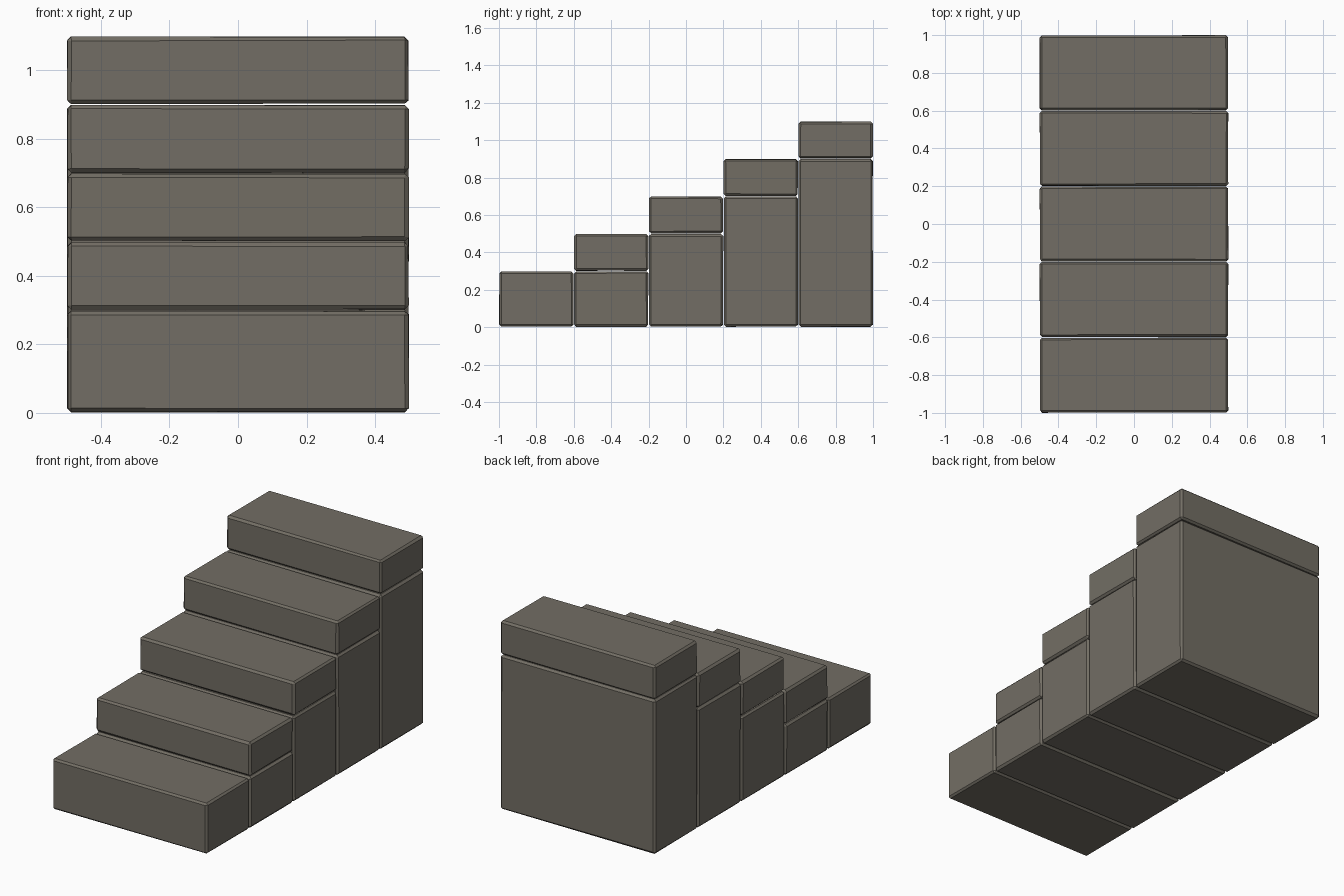
import bpy, bmesh, random
from mathutils import Vector

if "Cube" in bpy.data.objects:
    bpy.data.objects.remove(bpy.data.objects["Cube"])

random.seed(4)

stone = bpy.data.materials.new("grey_brown_stone")
stone.diffuse_color = (0.17, 0.155, 0.128, 1)
stone.use_nodes = True
stone.node_tree.nodes["Principled BSDF"].inputs["Base Color"].default_value = stone.diffuse_color


def block(name, y0, y1, z0, z1, half_width=0.498):
    """Chamfered stone block with slightly uneven edges."""
    bm = bmesh.new()
    bmesh.ops.create_cube(bm, size=1)
    for v in bm.verts:
        v.co = Vector((v.co.x * 2 * half_width,
                       y0 if v.co.y < 0 else y1,
                       z0 if v.co.z < 0 else z1))
    bmesh.ops.bevel(bm, geom=bm.edges[:], offset=0.011, segments=1,
                    profile=0.5, affect='EDGES')
    for v in bm.verts:
        v.co += Vector([random.uniform(-0.0015, 0.0015) for _ in range(3)])
    mesh = bpy.data.meshes.new(name)
    bm.to_mesh(mesh)
    bm.free()
    mesh.materials.append(stone)
    obj = bpy.data.objects.new(name, mesh)
    bpy.context.collection.objects.link(obj)


DEPTH, RISE, FIRST, GAP = 0.4, 0.2, 0.3, 0.002

# Bottom step is a single block
block("bottom_step", -1 + GAP, -0.6 - GAP, 0.003, FIRST - GAP)

# Each higher step is a tread block resting on a tall support block
for i in range(1, 5):
    y0 = -1 + i * DEPTH + GAP
    y1 = y0 + DEPTH - 2 * GAP
    top = FIRST + i * RISE
    block(f"support_{i}", y0, y1, 0.003, top - RISE - GAP)
    block(f"tread_{i}", y0, y1, top - RISE + GAP, top - GAP)
